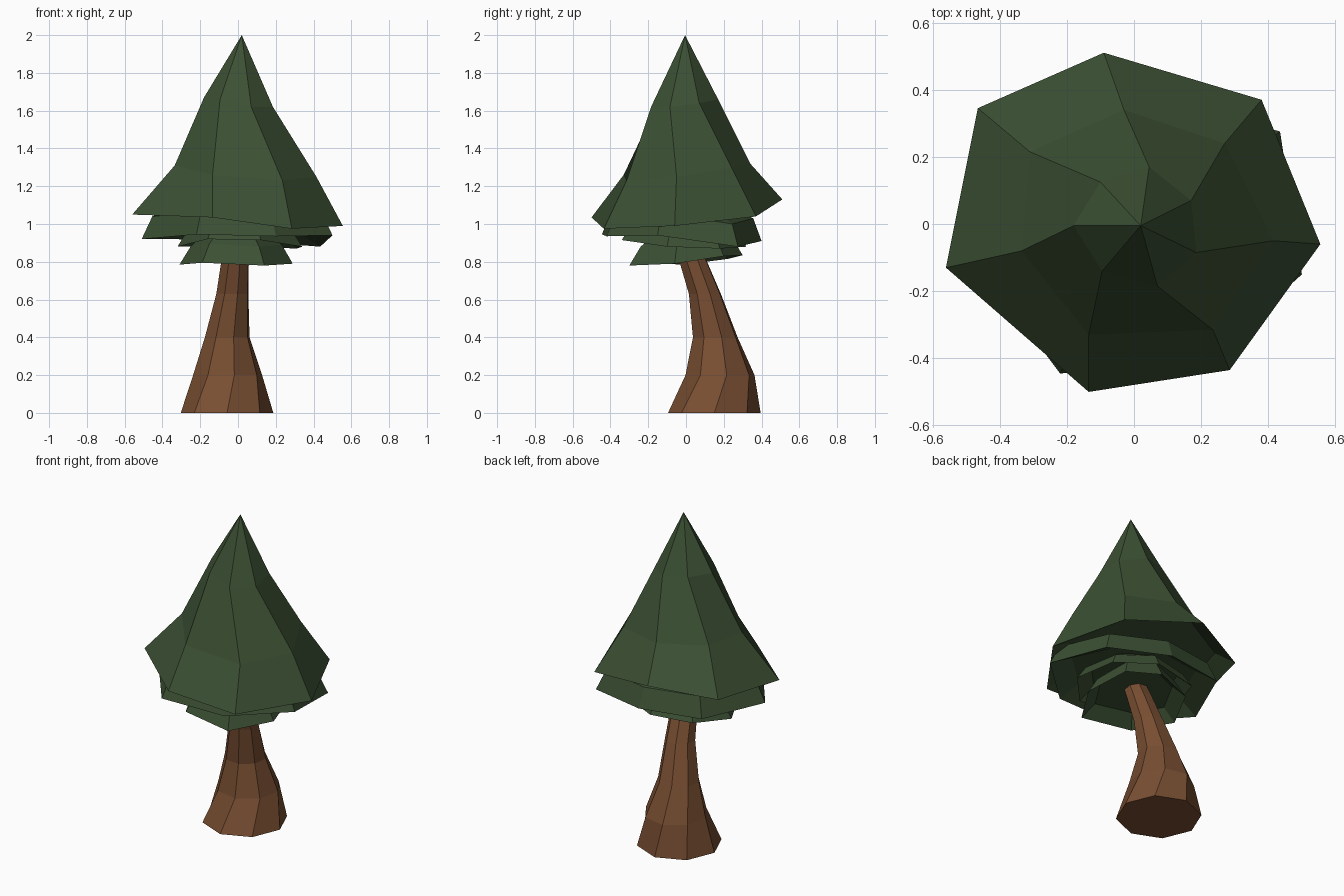
import bpy, bmesh, math
from mathutils import Vector


def flat_colour(name, rgb):
    m = bpy.data.materials.new(name)
    m.diffuse_color = (*rgb, 1)
    return m


bark = flat_colour("brown bark", (0.19, 0.077, 0.032))
leaf = flat_colour("dark green foliage", (0.044, 0.079, 0.033))


def loft(name, rings, mat):
    """Join equal-sized rings of points; single points close into fans."""
    bm = bmesh.new()
    loops = [[bm.verts.new(p) for p in r] for r in rings]
    for a, b in zip(loops, loops[1:]):
        n = max(len(a), len(b))
        for i in range(n):
            j = (i + 1) % n
            if len(b) == 1:
                bm.faces.new((a[i], a[j], b[0]))
            else:
                bm.faces.new((a[i], a[j], b[j], b[i]))
    for end in (loops[0], loops[-1]):
        if len(end) > 2:
            bm.faces.new(end)
    bmesh.ops.recalc_face_normals(bm, faces=bm.faces)
    me = bpy.data.meshes.new(name)
    bm.to_mesh(me)
    bm.free()
    me.materials.append(mat)
    ob = bpy.data.objects.new(name, me)
    bpy.context.collection.objects.link(ob)
    return ob


def shrink(ring, factor, rise, centre=(0, 0)):
    """Copy of a ring pulled towards the centre and lifted."""
    cx, cy = centre
    return [(cx + (x - cx) * factor, cy + (y - cy) * factor, z + rise)
            for x, y, z in ring]


# Bent, twisted, tapering trunk: centre x, centre y, z, radius, twist in degrees
trunk_rings = []
for cx, cy, z, r, twist in [(-0.058, 0.15, 0, 0.245, 0),
                            (-0.055, 0.18, 0.2, 0.186, 11),
                            (-0.057, 0.155, 0.4, 0.123, 16),
                            (-0.030, 0.10, 0.63, 0.089, 18),
                            (-0.015, 0.035, 0.81, 0.077, 20),
                            (-0.010, -0.01, 0.92, 0.07, 20)]:
    angles = [math.radians(45 * i + twist) for i in range(8)]
    trunk_rings.append([(cx + r * math.cos(a), cy + r * math.sin(a), z)
                        for a in angles])
loft("trunk", trunk_rings, bark)

# Large seven-sided crown with swirling ridges and a hollow underside
rim = [(-0.465, 0.345, 1.08), (-0.09, 0.51, 1.13), (0.38, 0.37, 1.04),
       (0.555, -0.06, 0.99), (0.285, -0.435, 0.975), (-0.135, -0.50, 1.035),
       (-0.56, -0.13, 1.05)]
middle = [(-0.31, 0.215, 1.33), (-0.03, 0.34, 1.32), (0.27, 0.24, 1.30),
          (0.415, -0.05, 1.25), (0.235, -0.315, 1.23), (-0.135, -0.33, 1.26),
          (-0.335, -0.08, 1.31)]
upper = [(-0.10, 0.125, 1.67), (0.045, 0.17, 1.66), (0.17, 0.07, 1.64),
         (0.185, -0.085, 1.62), (0.07, -0.185, 1.62), (-0.095, -0.14, 1.66),
         (-0.18, -0.005, 1.67)]
loft("crown", [shrink(rim, 0.8, 0.06), rim, middle, upper,
               [(0.02, -0.005, 2.0)]], leaf)

# Shorter skirts of foliage tucked under the crown
skirts = {
    "upper_skirt": ([(-0.34, 0.33, 0.92), (0.05, 0.40, 0.91),
                     (0.435, 0.275, 0.88), (0.50, -0.15, 0.94),
                     (0.20, -0.42, 0.935), (-0.22, -0.445, 0.945),
                     (-0.51, -0.06, 0.92)], 0.89, 0.12),
    "middle_skirt": ([(-0.22, 0.25, 0.88), (0.08, 0.32, 0.88),
                      (0.31, 0.18, 0.87), (0.34, -0.10, 0.88),
                      (0.12, -0.34, 0.915), (-0.16, -0.32, 0.92),
                      (-0.32, -0.03, 0.88)], 0.85, 0.08),
    "lower_skirt": ([(-0.20, 0.22, 0.815), (0.04, 0.30, 0.835),
                     (0.23, 0.20, 0.83), (0.29, -0.06, 0.79),
                     (0.14, -0.30, 0.78), (-0.19, -0.25, 0.795),
                     (-0.31, -0.01, 0.785)], 0.80, 0.10),
}
for name, (edge, taper, rise) in skirts.items():
    loft(name, [shrink(edge, 0.74, 0.07), edge, shrink(edge, taper, rise),
                shrink(edge, 0.5, rise + 0.08)], leaf)
